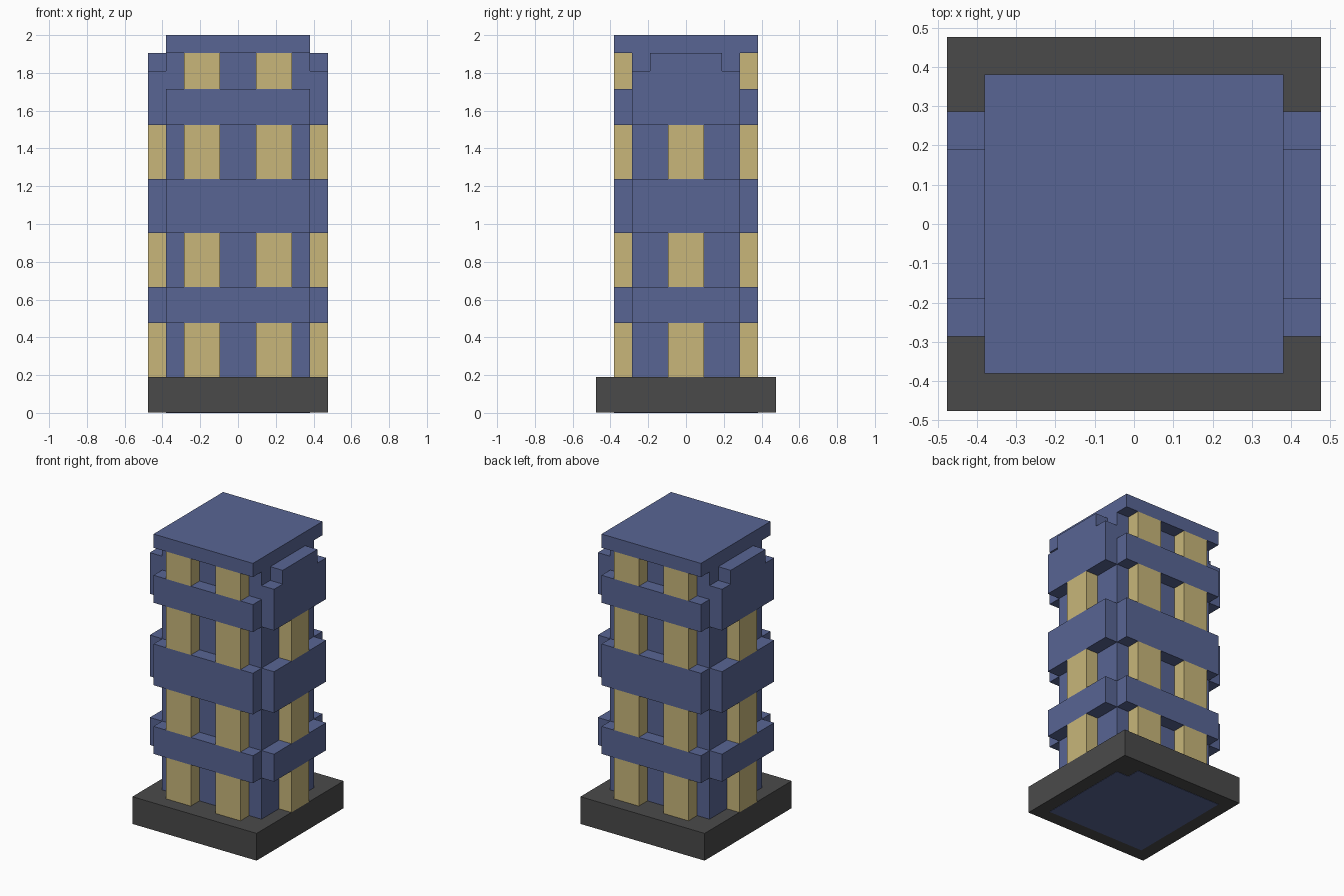
import bpy, bmesh

if "Cube" in bpy.data.objects:
    bpy.data.objects.remove(bpy.data.objects["Cube"])

U = 2 / 21  # one block of the model


def material(name, rgb):
    m = bpy.data.materials.new(name)
    m.diffuse_color = (*rgb, 1)
    m.use_nodes = True
    m.node_tree.nodes["Principled BSDF"].inputs["Base Color"].default_value = m.diffuse_color
    return m


BLUE = material("slate blue", (0.0976, 0.130, 0.296))
TAN = material("window tan", (0.578, 0.468, 0.195))
DARK = material("base dark grey", (0.0685, 0.0685, 0.0685))


def prism(name, outline, z0, z1, mat):
    """Extrude an outline (in blocks) from z0 to z1."""
    bm = bmesh.new()
    face = bm.faces.new([bm.verts.new((x * U, y * U, z0 * U)) for x, y in outline])
    top = bmesh.ops.extrude_face_region(bm, geom=[face])["geom"]
    bmesh.ops.translate(bm, vec=(0, 0, (z1 - z0) * U),
                        verts=[v for v in top if isinstance(v, bmesh.types.BMVert)])
    bmesh.ops.recalc_face_normals(bm, faces=bm.faces)
    me = bpy.data.meshes.new(name)
    bm.to_mesh(me)
    bm.free()
    me.materials.append(mat)
    ob = bpy.data.objects.new(name, me)
    bpy.context.collection.objects.link(ob)


def box(name, x0, x1, y0, y1, z0, z1, mat):
    prism(name, [(x0, y0), (x1, y0), (x1, y1), (x0, y1)], z0, z1, mat)


# base slab, with the blue tower footing showing on its underside
box("base", -5, 5, -5, 5, 0.02, 2, DARK)
prism("footing", [(-4, -4), (4, -4), (4, 3), (3, 3), (3, 4), (-4, 4)], 0, 0.02, BLUE)

# tower core and roof
box("core", -4, 4, -3, 3, 2, 20, BLUE)
box("roof", -4, 4, -4, 4, 20, 21, BLUE)

# front and back: bands with two windows on each floor
for side, (y0, y1) in (("front", (-4, -3)), ("back", (3, 4))):
    for z0, z1 in ((5, 7), (10, 13), (16, 18)):
        box(side + "_band", -4, 4, y0, y1, z0, z1, BLUE)
    for z0, z1 in ((2, 5), (7, 10), (13, 16), (18, 20)):
        for x in (-3, 1):
            box(side + "_window", x, x + 2, y0, y1, z0, z1, TAN)

# left and right: bands with one window on each floor, stepped parapet on top
for side, (x0, x1) in (("left", (-5, -4)), ("right", (4, 5))):
    for z0, z1 in ((5, 7), (10, 13)):
        box(side + "_band", x0, x1, -3, 3, z0, z1, BLUE)
    for z0, z1 in ((2, 5), (7, 10), (13, 16)):
        box(side + "_window", x0, x1, -1, 1, z0, z1, TAN)
    box(side + "_top_band", x0, x1, -3, 3, 16, 19, BLUE)
    box(side + "_parapet", x0, x1, -2, 2, 19, 20, BLUE)
